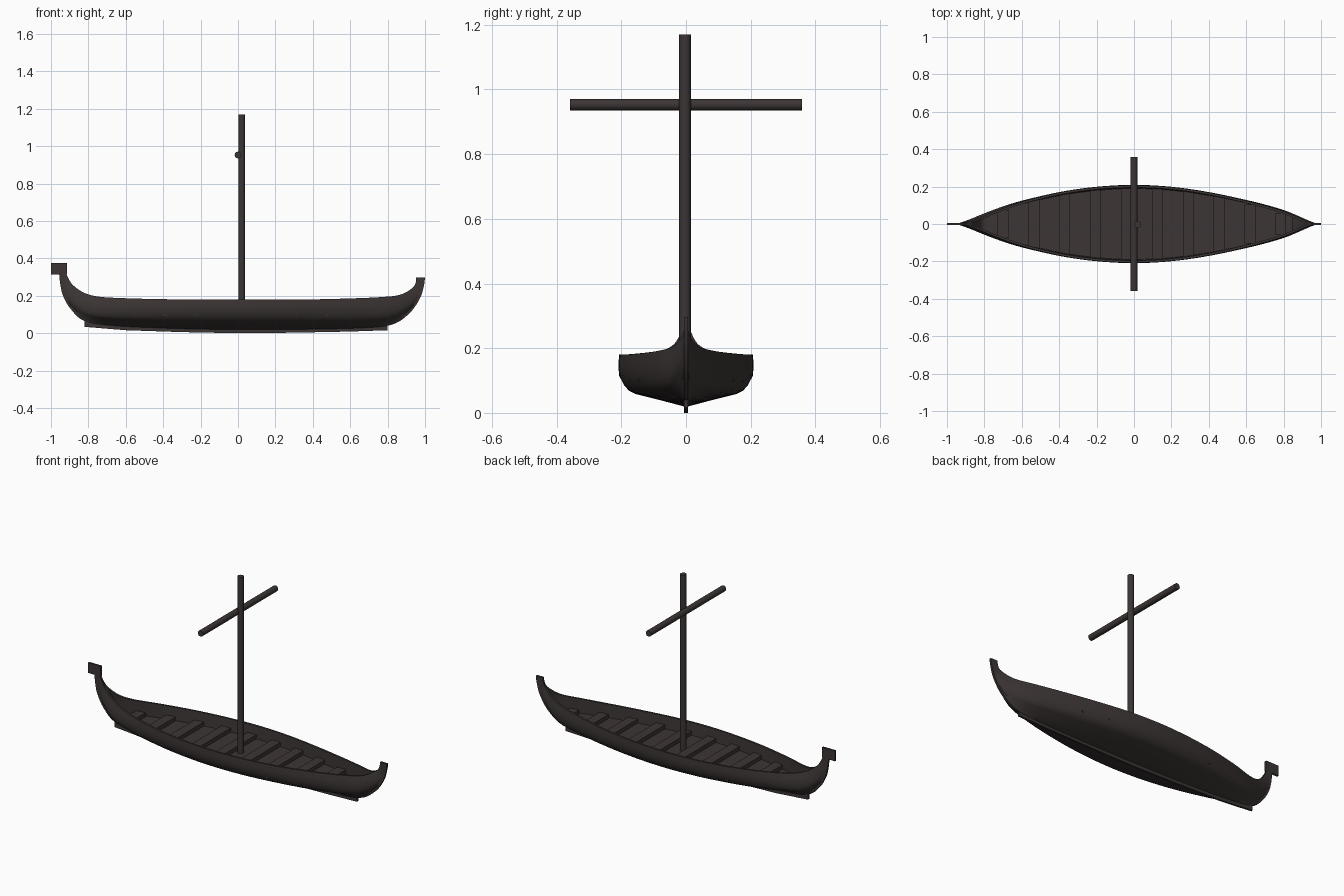
import bpy, bmesh, math
from mathutils import Vector

if "Cube" in bpy.data.objects:
    bpy.data.objects.remove(bpy.data.objects["Cube"])

wood = bpy.data.materials.new("dark_wood")
wood.diffuse_color = (0.045, 0.036, 0.035, 1)
wood.use_nodes = True
wood.node_tree.nodes["Principled BSDF"].inputs["Base Color"].default_value = wood.diffuse_color
THIN = 0.006      # half thickness of stems and keel
FLOOR = 0.105     # deck height


def finish(name, bm, angle=35):
    bmesh.ops.recalc_face_normals(bm, faces=bm.faces)
    me = bpy.data.meshes.new(name)
    bm.to_mesh(me)
    bm.free()
    me.materials.append(wood)
    ob = bpy.data.objects.new(name, me)
    bpy.context.collection.objects.link(ob)
    bpy.ops.object.select_all(action='DESELECT')
    ob.select_set(True)
    bpy.context.view_layer.objects.active = ob
    bpy.ops.object.shade_smooth_by_angle(angle=math.radians(angle))
    return ob


def loft(name, rings):
    bm = bmesh.new()
    rows = [[bm.verts.new(p) for p in r] for r in rings]
    n = len(rows[0])
    for a, b in zip(rows, rows[1:]):
        for i in range(n):
            j = (i + 1) % n
            bm.faces.new((a[i], a[j], b[j], b[i]))
    bm.faces.new(rows[0])
    bm.faces.new(rows[-1][::-1])
    return finish(name, bm)


def box(name, x0, x1, y0, y1, z0, z1):
    ring = lambda x: [(x, y0, z0), (x, y1, z0), (x, y1, z1), (x, y0, z1)]
    return loft(name, [ring(x0), ring(x1)])


def rod(name, a, b, r, sides=16):
    a, b = Vector(a), Vector(b)
    rot = (b - a).to_track_quat('Z', 'Y')
    circle = [rot @ Vector((r * math.cos(t), r * math.sin(t), 0))
              for t in (2 * math.pi * i / sides for i in range(sides))]
    return loft(name, [[a + c for c in circle], [b + c for c in circle]])


def catmull(rows, steps):
    out = []
    for i in range(len(rows) - 1):
        p0, p1 = rows[max(i - 1, 0)], rows[i]
        p2, p3 = rows[i + 1], rows[min(i + 2, len(rows) - 1)]
        for k in range(steps):
            t = k / steps
            out.append([0.5 * (2 * b + (c - a) * t + (2 * a - 5 * b + 4 * c - d) * t * t
                               + (3 * b - a - 3 * c + d) * t ** 3)
                        for a, b, c, d in zip(p0, p1, p2, p3)])
    return out + [list(rows[-1])]


# Hull stations: sheer x, sheer z, half beam, keel x, keel z
stations = catmull([
    (-.922, .325, .006, -.957, .325), (-.905, .29, .007, -.95, .26),
    (-.88, .255, .014, -.935, .20), (-.82, .215, .035, -.895, .13),
    (-.74, .195, .068, -.82, .065), (-.6, .187, .118, -.66, .04),
    (-.4, .182, .168, -.42, .028), (-.2, .18, .197, -.2, .022),
    (0, .18, .207, 0, .02), (.2, .18, .197, .2, .02),
    (.4, .181, .168, .42, .022), (.6, .186, .124, .65, .028),
    (.76, .193, .08, .82, .045), (.865, .205, .04, .915, .105),
    (.93, .24, .011, .972, .185), (.95, .27, .006, .993, .25),
    (.953, .297, .006, 1.0, .297)], 5)

# Cross-section: height fraction, width fraction
section = [(1, 1), (.8, 1.01), (.6, 1), (.42, .93), (.3, .85), (.24, .75), (.12, .38), (0, 0)]


def width(u):
    for (u1, f1), (u0, f0) in zip(section, section[1:]):
        if u >= u0:
            return f0 + (f1 - f0) * (u - u0) / (u1 - u0)
    return 0


def hull_ring(s):
    xs, zs, b, xk, zk = s
    p = 1 + 0.9 * abs(xk) ** 3          # sharper V towards the stems

    def point(u, inset=0):
        y = max(THIN, b * width(u) ** p)
        if inset:
            y = max(0.002, y - inset)
        return Vector((xk + (xs - xk) * u, y, zk + (zs - zk) * u))

    # Deck level, rising to meet the solid stems
    lowest = min(.95, .3 + max(0, zk - .07) * 6)
    uf = min(max((FLOOR - zk) / max(zs - zk, 1e-4), lowest), .95)
    half = [point(u) for u, _ in section]
    inner = [point(uf, .012), point(1, .012)]
    flip = lambda pts: [Vector((q.x, -q.y, q.z)) for q in reversed(pts)]
    return half + flip(half) + flip(inner) + inner


loft("hull", [hull_ring(s) for s in stations])

# Keel strip with slight rocker
keel = [(-.82, .034, .07), (-.6, .016, .05), (-.3, .006, .035), (0, 0, .03),
        (.3, .003, .03), (.6, .009, .04), (.8, .016, .055)]
loft("keel", [[(x, -THIN, a), (x, THIN, a), (x, THIN, b), (x, -THIN, b)] for x, a, b in keel])

# Carved block on the bow
box("bow_head", -1.0, -.914, -THIN, THIN, .314, .376)

# Rowing benches
for i in range(10):
    x = -.70 + .165 * i
    b = min(stations, key=lambda s: abs(s[0] - x))[2] - .012
    box(f"bench_{i + 1}", x - .029, x + .029, -b, b, FLOOR - .01, FLOOR + .024)

# Mast and yard
rod("mast", (.02, -.003, .08), (.02, -.003, 1.17), .018)
rod("yard", (0, -.358, .953), (0, .358, .953), .018)
